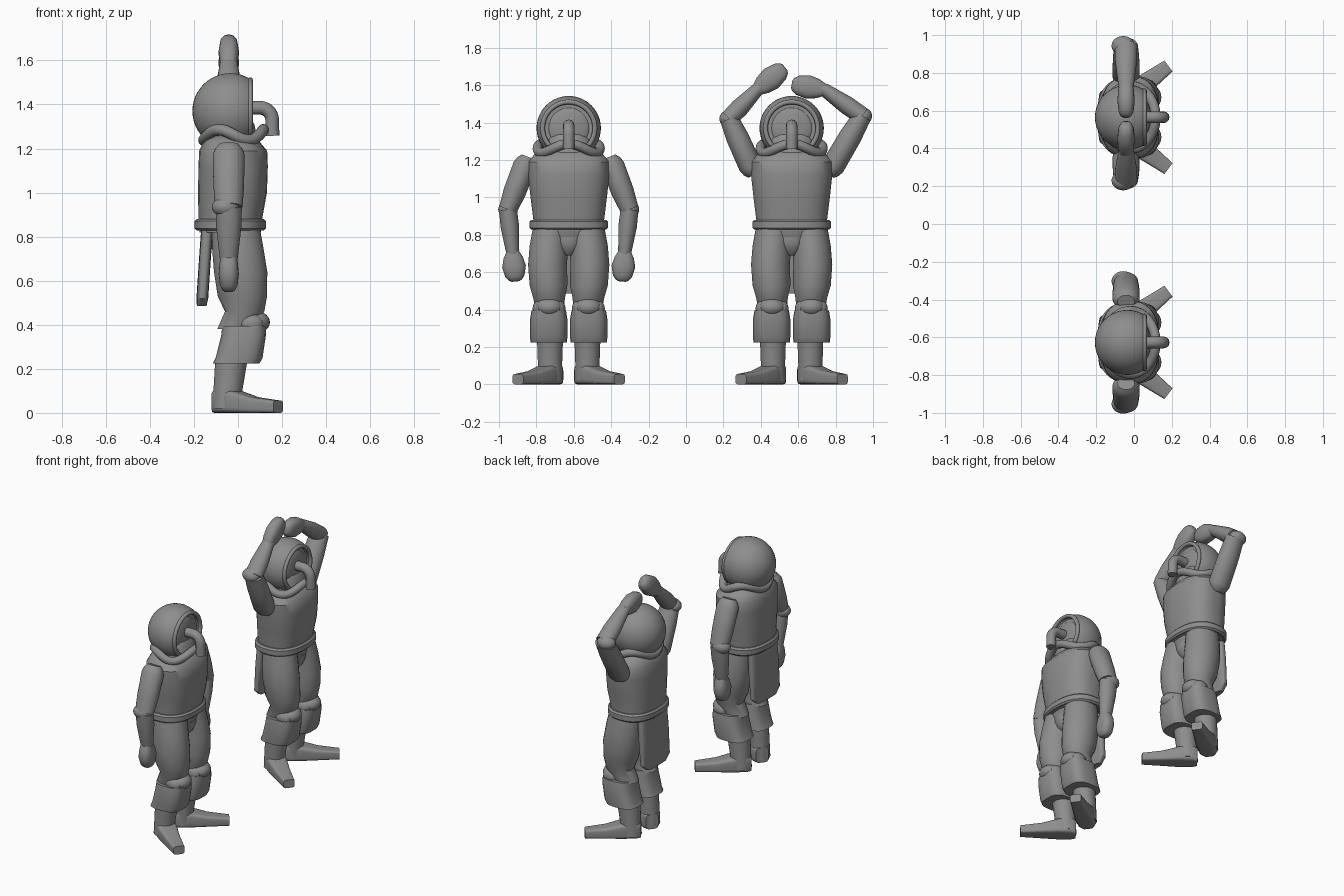
import bpy, bmesh, math
from mathutils import Vector, Matrix

if "Cube" in bpy.data.objects:
    bpy.data.objects.remove(bpy.data.objects["Cube"])

mat = bpy.data.materials.new("suit grey")
mat.use_nodes = True
grey = (0.27, 0.27, 0.27, 1)
mat.diffuse_color = grey
mat.node_tree.nodes["Principled BSDF"].inputs["Base Color"].default_value = grey

UP = Vector((0, 0, 1))
origin = Vector()
prefix = ""


def finish(bm, name, matrix=None, angle=40):
    """Turn a bmesh into a shaded object placed on the current figure."""
    if matrix:
        bm.transform(matrix)
    bmesh.ops.recalc_face_normals(bm, faces=bm.faces)
    me = bpy.data.meshes.new(name)
    bm.to_mesh(me)
    bm.free()
    me.materials.append(mat)
    me.shade_smooth()
    me.set_sharp_from_angle(angle=math.radians(angle))
    ob = bpy.data.objects.new(prefix + name, me)
    ob.location = origin
    bpy.context.scene.collection.objects.link(ob)
    return ob


def loft(name, path, axis=None, power=2.0, segs=24, matrix=None):
    """Rings along a path of (x, y, z, half width, half depth along x)."""
    bm = bmesh.new()
    pts = [Vector(p[:3]) for p in path]
    rings = []
    for i, p in enumerate(path):
        t = axis or pts[min(i + 1, len(pts) - 1)] - pts[max(i - 1, 0)]
        side = Vector((0, t.z, -t.y)).normalized()
        ring = []
        for k in range(segs):
            a = math.tau * (k + 0.5) / segs
            c, s = math.cos(a), math.sin(a)
            u = math.copysign(abs(c) ** (2 / power), c) * p[3]
            v = math.copysign(abs(s) ** (2 / power), s) * p[4]
            ring.append(bm.verts.new(pts[i] + side * u + Vector((v, 0, 0))))
        rings.append(ring)
    for a, b in zip(rings, rings[1:]):
        for k in range(segs):
            n = (k + 1) % segs
            bm.faces.new((a[k], a[n], b[n], b[k]))
    bm.faces.new(rings[0])
    bm.faces.new(rings[-1])
    return finish(bm, name, matrix)


def ball(name, centre, radii):
    bm = bmesh.new()
    bmesh.ops.create_uvsphere(bm, u_segments=24, v_segments=14, radius=1)
    return finish(bm, name, Matrix.Translation(centre) @ Matrix.Diagonal((*radii, 1)))


def tube(name, points, radius, closed=False):
    """Round tube through smooth points."""
    cu = bpy.data.curves.new(name, "CURVE")
    cu.dimensions = "3D"
    cu.bevel_depth, cu.bevel_resolution = radius, 4
    cu.use_fill_caps = not closed
    sp = cu.splines.new("POLY")
    sp.points.add(len(points) - 1)
    for q, p in zip(sp.points, points):
        q.co = (*p, 1)
    sp.use_cyclic_u = closed
    tmp = bpy.data.objects.new("tmp", cu)
    bpy.context.scene.collection.objects.link(tmp)
    bpy.context.view_layer.update()
    me = bpy.data.meshes.new_from_object(
        tmp.evaluated_get(bpy.context.evaluated_depsgraph_get()))
    bm = bmesh.new()
    bm.from_mesh(me)
    bpy.data.objects.remove(tmp)
    bpy.data.meshes.remove(me)
    return finish(bm, name)


def loop(centre, rx, ry, wave=0.0, n=48):
    """Horizontal oval with an optional three-lobed rise and fall."""
    angles = [math.tau * k / n for k in range(n)]
    return [Vector(centre) + Vector((rx * math.cos(a), ry * math.sin(a), wave * math.cos(3 * a)))
            for a in angles]


def head():
    # helmet with a flat-cut, recessed visor
    bm = bmesh.new()
    bmesh.ops.create_uvsphere(bm, u_segments=40, v_segments=24, radius=0.172)
    bmesh.ops.translate(bm, verts=bm.verts, vec=(-0.035, 0, 1.37))
    cut = bmesh.ops.bisect_plane(bm, geom=bm.verts[:] + bm.edges[:] + bm.faces[:],
                                 plane_co=(0.06, 0, 0), plane_no=(1, 0, 0), clear_outer=True)
    edges = [e for e in cut["geom_cut"] if isinstance(e, bmesh.types.BMEdge)]
    cap = bmesh.ops.contextual_create(bm, geom=edges)["faces"]
    bmesh.ops.inset_region(bm, faces=cap, thickness=0.016, depth=-0.025)
    finish(bm, "helmet", angle=35)
    arch = [(0.055, 0.14 * math.cos(a), 1.37 + 0.14 * math.sin(a))
            for a in (math.tau * k / 40 for k in range(40))]
    tube("visor_rim", arch, 0.013, closed=True)
    ball("visor", (0.025, 0, 1.37), (0.03, 0.115, 0.115))
    # chin guard below the visor
    loft("chin_guard", [(0.0, 0, 1.24, 0.12, 0.09), (0.0, 0, 1.31, 0.12, 0.075),
                        (0.0, 0, 1.335, 0.1, 0.06)], UP)
    # breathing hose bending forward and down
    bend = [(0.1 + 0.055 * math.sin(a), 0, 1.33 + 0.055 * math.cos(a))
            for a in (math.pi / 2 * k / 8 for k in range(9))]
    tube("hose", [(0.03, 0, 1.385)] + bend + [(0.157, 0, 1.258)], 0.031)
    tube("collar", loop((-0.02, 0, 1.262), 0.135, 0.167, 0.024), 0.026, closed=True)


def body():
    loft("torso", [(-0.035, 0, 0.82, 0.19, 0.14), (-0.035, 0, 0.88, 0.19, 0.145),
                   (-0.025, 0, 1.0, 0.205, 0.157), (-0.022, 0, 1.12, 0.218, 0.158),
                   (-0.022, 0, 1.19, 0.218, 0.155), (-0.03, 0, 1.235, 0.18, 0.125),
                   (-0.035, 0, 1.26, 0.13, 0.09)], UP, 2.5, 32)
    loft("belt", [(-0.035, 0, 0.827, 0.2, 0.152), (-0.035, 0, 0.837, 0.211, 0.162),
                  (-0.035, 0, 0.87, 0.211, 0.162), (-0.035, 0, 0.88, 0.2, 0.152)], UP, 2.4, 32)
    loft("pelvis", [(-0.02, 0, 0.72, 0.09, 0.09), (-0.02, 0, 0.78, 0.16, 0.115),
                    (-0.025, 0, 0.84, 0.185, 0.13)], UP)
    loft("groin_guard", [(0.03, 0, 0.69, 0.025, 0.03), (0.03, 0, 0.715, 0.062, 0.055),
                         (0.03, 0, 0.755, 0.085, 0.07), (0.03, 0, 0.785, 0.086, 0.07),
                         (0.03, 0, 0.79, 0.07, 0.055)], UP)
    # coat tail hanging behind
    loft("coat_tail", [(-0.165, 0, 0.485, 0.1, 0.022), (-0.162, 0, 0.52, 0.14, 0.027),
                       (-0.15, 0, 0.7, 0.145, 0.027), (-0.14, 0, 0.84, 0.14, 0.027)], UP, 4)


def leg(side, m):
    loft(side + "_thigh", [(-0.01, m * 0.1, 0.38, 0.075, 0.085), (0.03, m * 0.105, 0.46, 0.085, 0.09),
                           (0.02, m * 0.108, 0.53, 0.102, 0.113), (0.012, m * 0.113, 0.64, 0.105, 0.122),
                           (0.0, m * 0.107, 0.74, 0.103, 0.118), (-0.01, m * 0.095, 0.84, 0.097, 0.11)], UP)
    ball(side + "_knee_pad", (0.075, m * 0.105, 0.412), (0.07, 0.072, 0.052))
    for k in (-1, 1):
        ball(side + "_knee_pad_wing", (0.06, m * 0.105 + k * 0.052, 0.405), (0.055, 0.036, 0.044))
    loft(side + "_boot_cuff", [(-0.008, m * 0.107, 0.225, 0.098, 0.107), (0.005, m * 0.107, 0.25, 0.1, 0.107),
                               (0.025, m * 0.107, 0.35, 0.1, 0.102), (0.028, m * 0.107, 0.395, 0.093, 0.1)], UP, 3)
    loft(side + "_boot", [(-0.05, m * 0.1, 0.02, 0.066, 0.066), (-0.046, m * 0.1, 0.1, 0.065, 0.066),
                          (-0.03, m * 0.1, 0.24, 0.07, 0.074)], UP)
    # foot built along y, then turned outward from the heel
    turn = Matrix.Translation((-0.045, m * 0.1, 0)) @ Matrix.Rotation(-math.radians(53) * m, 4, "Z")
    loft(side + "_foot", [(0, -0.065 * m, 0.05, 0.05, 0.04), (0, -0.035 * m, 0.055, 0.055, 0.06),
                          (0, 0.05 * m, 0.05, 0.05, 0.062), (0, 0.15 * m, 0.036, 0.036, 0.05),
                          (0, 0.285 * m, 0.028, 0.028, 0.036)], Vector((0, 1, 0)), 5, 24, turn)


def arm(side, shoulder, elbow, wrist, tip):
    """Joints are given as (y, z) on the figure."""
    x = -0.042
    s, e, w, t = (Vector((x, *j)) for j in (shoulder, elbow, wrist, tip))
    d = (e - s).normalized()
    loft(side + "_upper_arm", [(*(s - d * 0.05), 0.035, 0.045), (*(s - d * 0.03), 0.052, 0.062),
                               (*s, 0.063, 0.073), (*s.lerp(e, 0.6), 0.061, 0.07),
                               (*e, 0.05, 0.063)])
    ball(side + "_elbow", e + Vector((-0.015, 0, 0)), (0.062, 0.052, 0.046))
    loft(side + "_forearm", [(*e, 0.048, 0.06), (*e.lerp(w, 0.4), 0.05, 0.058),
                             (*w, 0.036, 0.042), (*w.lerp(t, 0.1), 0.034, 0.04)])
    loft(side + "_mitten", [(*w.lerp(t, f), r, q) for f, r, q in
                            ((0, 0.034, 0.036), (0.2, 0.052, 0.042), (0.5, 0.064, 0.046),
                             (0.82, 0.052, 0.04), (0.95, 0.036, 0.03), (1, 0.02, 0.018))], power=2.5)


figures = {
    "standing_": (-0.627, [((0.235, 1.17), (0.325, 0.935), (0.3, 0.71), (0.285, 0.55))] * 2),
    "raised_": (0.565, [((0.22, 1.165), (0.378, 1.435), (0.175, 1.575), (0.0, 1.605)),
                        ((0.22, 1.165), (0.335, 1.42), (0.185, 1.575), (0.035, 1.695))]),
}
for prefix, (y, poses) in figures.items():
    origin = Vector((0, y, 0))
    head()
    body()
    for side, m, pose in (("left", 1, poses[0]), ("right", -1, poses[1])):
        leg(side, m)
        arm(side, *[(m * a, b) for a, b in pose])
